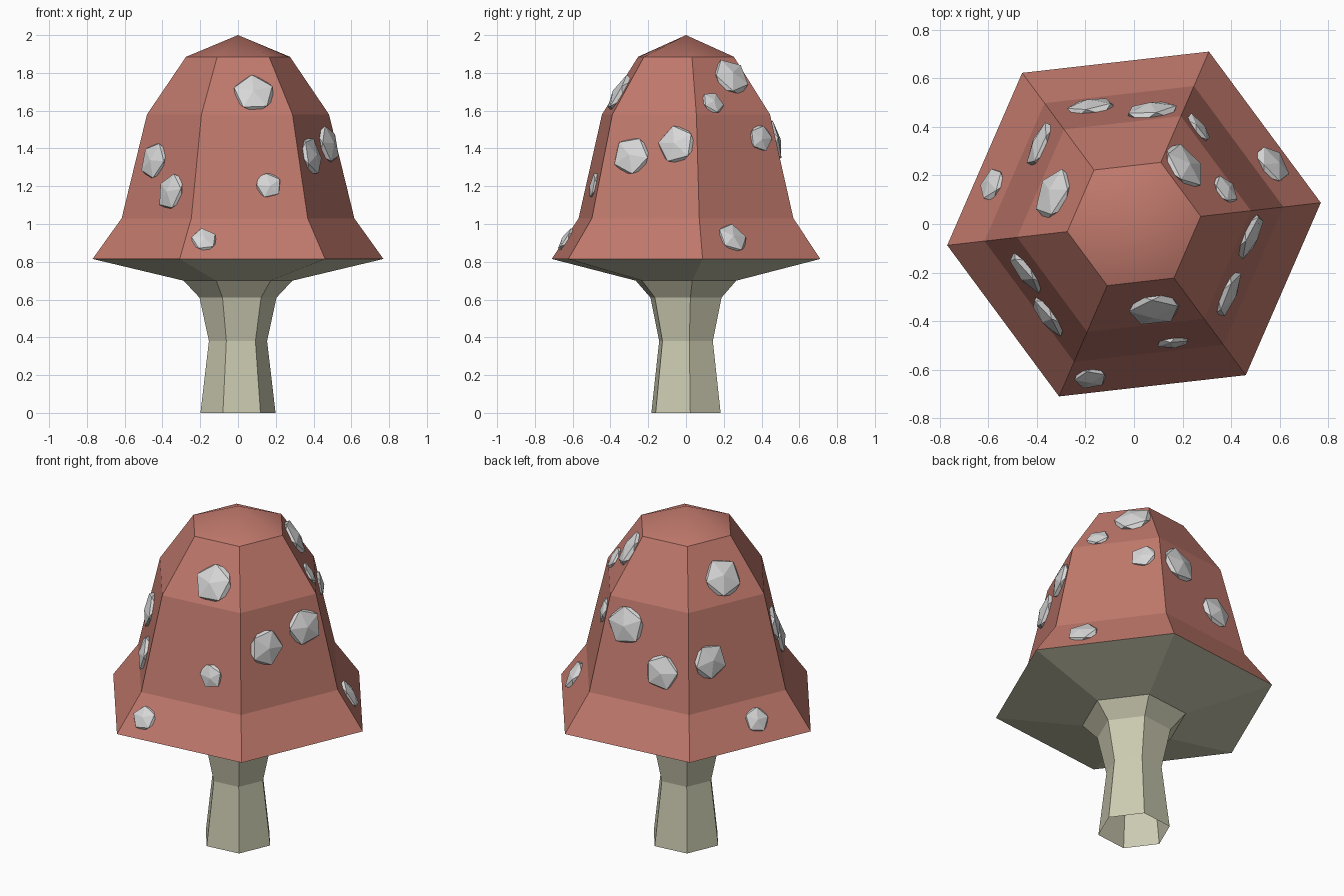
import bpy, bmesh, random
from math import sin, cos, atan2, radians, sqrt, pi
from mathutils import Vector, Matrix

random.seed(4)
if bpy.data.objects.get("Cube"):
    bpy.data.objects.remove(bpy.data.objects["Cube"])

SIDES = 6
TURN = radians(6.5)


def material(name, rgb):
    m = bpy.data.materials.new(name)
    m.use_nodes = True
    m.diffuse_color = (*rgb, 1)
    m.node_tree.nodes["Principled BSDF"].inputs["Base Color"].default_value = (*rgb, 1)
    return m


cap_red = material("dusty_red", (0.53, 0.19, 0.15))
cream = material("cream", (0.60, 0.59, 0.44))
pale_grey = material("pale_grey", (0.68, 0.68, 0.68))


def finish(name, bm, mat):
    mesh = bpy.data.meshes.new(name)
    bm.to_mesh(mesh)
    bm.free()
    mesh.materials.append(mat)
    obj = bpy.data.objects.new(name, mesh)
    bpy.context.collection.objects.link(obj)
    return obj


def lathe(name, profile, mat, apex=None):
    """Six-sided shell through (radius, height) rings, listed bottom to top on the outside."""
    bm = bmesh.new()
    rings = [[bm.verts.new((r * cos(TURN + k * 2 * pi / SIDES),
                            r * sin(TURN + k * 2 * pi / SIDES), z))
              for k in range(SIDES)] for r, z in profile]
    for low, high in zip(rings, rings[1:]):
        for k in range(SIDES):
            n = (k + 1) % SIDES
            bm.faces.new((low[k], low[n], high[n], high[k]))
    if apex:
        # softly shaded crown with a crisp border
        tip = bm.verts.new((0, 0, apex))
        top = rings[-1]
        for k in range(SIDES):
            n = (k + 1) % SIDES
            bm.faces.new((top[k], top[n], tip)).smooth = True
            bm.edges.get((top[k], top[n])).smooth = False
    return finish(name, bm, mat)


# Cap, underside and stem
cap_profile = [(0.775, 0.815), (0.62, 1.03), (0.485, 1.58), (0.277, 1.885)]
lathe("cap", cap_profile, cap_red, apex=2.0)
lathe("cap_underside", [(0.29, 0.70), (0.775, 0.815)], cream)
lathe("stem", [(0.2, 0), (0.155, 0.38), (0.205, 0.61), (0.29, 0.70)], cream)

# Spots on each cap side: (sideways offset, height, radius)
spots = [
    [(0.07, 1.775, 0.11), (-0.11, 1.64, 0.068), (0.16, 1.455, 0.075), (-0.14, 0.925, 0.09)],
    [(0.12, 1.23, 0.105), (-0.125, 1.44, 0.115)],
    [(0.02, 1.70, 0.115), (-0.145, 1.29, 0.105), (0.085, 0.93, 0.075)],
    [(-0.105, 1.335, 0.105), (0.095, 1.17, 0.105)],
    [(0.045, 1.69, 0.115), (0.105, 1.205, 0.072), (-0.25, 0.915, 0.072)],
    [(-0.11, 1.36, 0.108), (0.145, 1.42, 0.108)],
]


def add_spot(name, side, offset, height, radius):
    apothem = cos(pi / SIDES)
    for (r0, z0), (r1, z1) in zip(cap_profile, cap_profile[1:]):
        if z0 <= height <= z1:
            dist = apothem * (r0 + (r1 - r0) * (height - z0) / (z1 - z0))
            tilt = atan2(apothem * (r0 - r1), z1 - z0)
    angle = TURN + (side + 0.5) * 2 * pi / SIDES
    out = Vector((cos(angle), sin(angle), 0))
    across = Vector((-sin(angle), cos(angle), 0))
    normal = out * cos(tilt) + Vector((0, 0, sin(tilt)))
    up = normal.cross(across)
    frame = Matrix((across, up, normal)).transposed().to_4x4()
    wobble = Matrix.Rotation(random.uniform(-0.2, 0.2), 4, "X")
    spin = Matrix.Rotation(random.uniform(0, 2 * pi), 4, "Z")
    place = Matrix.Translation(out * dist + across * offset + Vector((0, 0, height)))
    bm = bmesh.new()
    bmesh.ops.create_icosphere(bm, subdivisions=1, radius=radius * 1.04)
    bm.transform(place @ frame @ Matrix.Diagonal((1, 1, 0.35, 1)) @ spin @ wobble)
    finish(name, bm, pale_grey)


for side, group in enumerate(spots):
    for i, (offset, height, radius) in enumerate(group):
        add_spot(f"spot_{side + 1}_{i + 1}", side, offset, height, radius)
